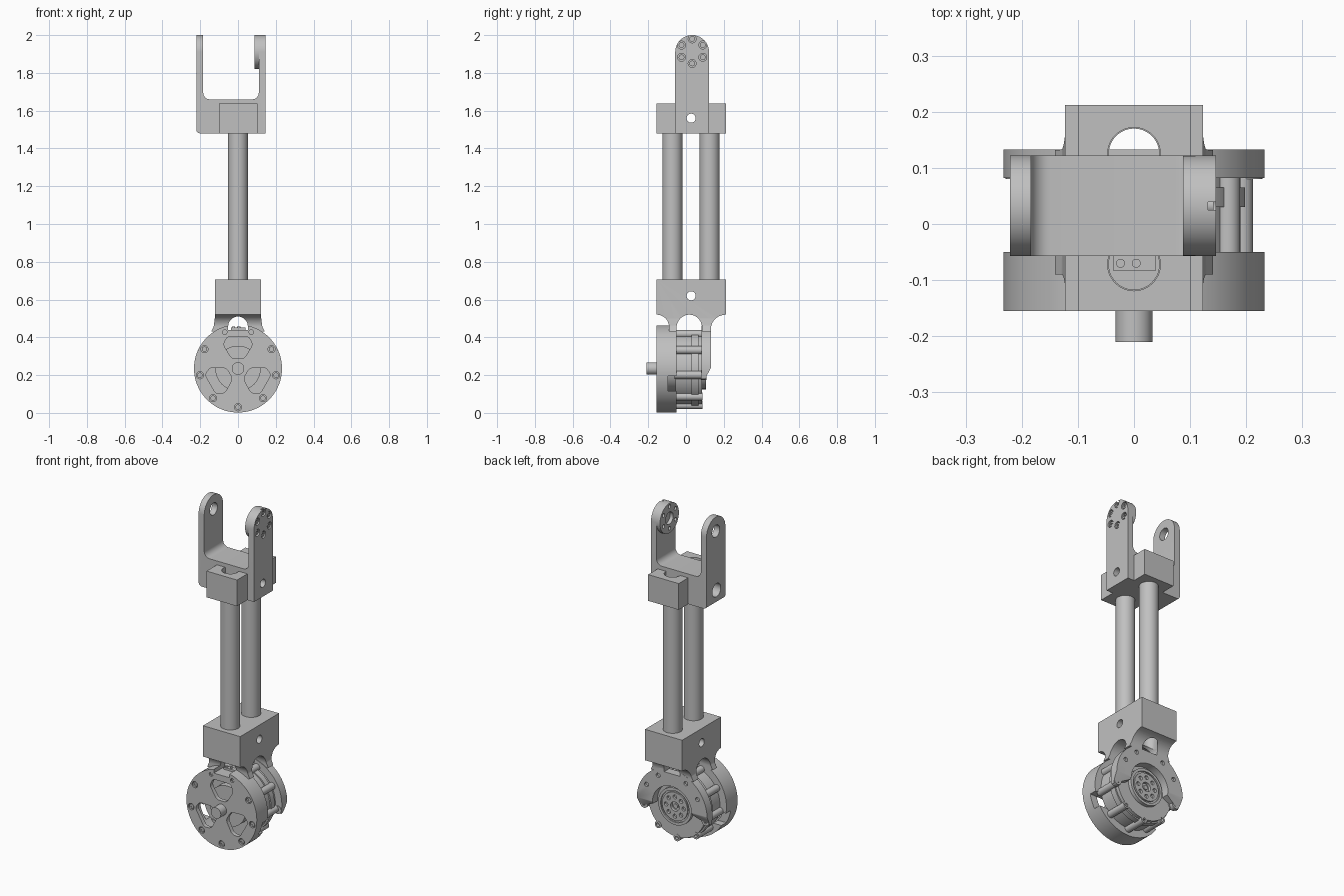
import bpy, bmesh
from math import sin, cos, pi, radians
from mathutils import Vector

if "Cube" in bpy.data.objects:
    bpy.data.objects.remove(bpy.data.objects["Cube"])

metal = bpy.data.materials.new("light_grey_metal")
metal.use_nodes = True
GREY = (0.53, 0.53, 0.53, 1)
metal.diffuse_color = GREY
metal.node_tree.nodes["Principled BSDF"].inputs["Base Color"].default_value = GREY

MID_Y, HUB_Z = 0.0325, 0.235
TUBE_Y = (-0.072, 0.125)
parts = []


def place(axis, u, v, w):
    return {"x": (w, u, v), "y": (u, w, v), "z": (u, v, w)}[axis]


def prism(name, axis, pts, a, b):
    """Extrude a flat outline along an axis from a to b."""
    bm = bmesh.new()
    low = [bm.verts.new(place(axis, u, v, a)) for u, v in pts]
    top = [bm.verts.new(place(axis, u, v, b)) for u, v in pts]
    bm.faces.new(low)
    bm.faces.new(top)
    n = len(pts)
    for i in range(n):
        j = (i + 1) % n
        bm.faces.new((low[i], low[j], top[j], top[i]))
    bmesh.ops.recalc_face_normals(bm, faces=bm.faces)
    me = bpy.data.meshes.new(name)
    bm.to_mesh(me)
    bm.free()
    me.materials.append(metal)
    ob = bpy.data.objects.new(name, me)
    bpy.context.collection.objects.link(ob)
    parts.append(ob)
    return ob


def arc(cu, cv, r, start, end, n=16, rv=None):
    rv = rv or r
    return [(cu + r * cos(radians(start + (end - start) * i / n)),
             cv + rv * sin(radians(start + (end - start) * i / n))) for i in range(n + 1)]


def cyl(name, axis, u, v, r, a, b, n=40):
    return prism(name, axis, arc(u, v, r, 0, 360, n)[:-1], a, b)


def box(name, x, y, z):
    return prism(name, "z", [(x[0], y[0]), (x[1], y[0]), (x[1], y[1]), (x[0], y[1])], *z)


def rounded(pts, r):
    """Round every corner of an outline."""
    out = []
    for i, p in enumerate(pts):
        p = Vector(p)
        a, b = [p + (Vector(q) - p).normalized() * r
                for q in (pts[i - 1], pts[(i + 1) % len(pts)])]
        for k in range(5):
            t = k / 4
            out.append(tuple(a * (1 - t) ** 2 + p * 2 * t * (1 - t) + b * t * t))
    return out


def combine(ob, tools, op="DIFFERENCE"):
    for t in tools:
        m = ob.modifiers.new(op, "BOOLEAN")
        m.operation, m.object, m.solver = op, t, "EXACT"
        bpy.context.view_layer.objects.active = ob
        bpy.ops.object.modifier_apply(modifier=m.name)
        parts.remove(t)
        bpy.data.objects.remove(t)


def polar(r, deg):
    return r * cos(radians(deg)), HUB_Z + r * sin(radians(deg))


# Upper fork: U outline trimmed to round-topped arms
L, R = -0.221, 0.146
u_shape = ([(L, 2.0)] + arc(L + 0.02, 1.5, 0.02, 180, 270, 6) + [(R, 1.48), (R, 2.0), (0.11, 2.0)]
           + arc(0.075, 1.695, 0.035, 0, -90, 8) + arc(-0.149, 1.695, 0.035, 270, 180, 8)
           + [(-0.184, 2.0)])
fork = prism("upper_fork", "y", u_shape, -0.3, 0.3)
side = [(-0.057, 1.4), (0.122, 1.4)] + arc(MID_Y, 1.9105, 0.0895, 0, 180, 32)
combine(fork, [prism("trim", "x", side, -0.5, 0.5)], "INTERSECT")
screw_ring = [(MID_Y + 0.065 * cos(radians(a)), 1.915 + 0.065 * sin(radians(a)))
              for a in range(30, 390, 60)]
combine(fork, [cyl("c", "x", MID_Y, 1.915, 0.036, -0.3, -0.1),
               cyl("c", "x", 0.027, 1.56, 0.024, -0.3, 0.3),
               cyl("c", "x", 0.027, 1.56, 0.04, -0.3, -0.12)]
        + [cyl("c", "x", u, v, 0.021, 0.132, 0.2, 20) for u, v in screw_ring])
for u, v in screw_ring:
    combine(cyl("fork_screw", "x", u, v, 0.015, 0.125, 0.142, 20),
            [cyl("c", "x", u, v, 0.008, 0.136, 0.2, 6)])

# Round bearing seat inside the thick arm
seat = cyl("bearing_seat", "x", MID_Y, 1.9105, 0.0895, 0.087, 0.112, 48)
combine(seat, [cyl("c", "x", MID_Y, 1.9105, 0.036, 0, 0.108)]
        + [cyl("c", "x", u, v, 0.011, 0, 0.1, 16) for u, v in screw_ring])

# Upper clamp block and the twin hollow tubes
clamp = box("upper_clamp", (-0.1, 0.102), (-0.155, 0.212), (1.48, 1.637))
combine(clamp, [cyl("c", "z", 0, y, 0.047, 1.4, 1.7) for y in TUBE_Y]
        + [cyl("c", "x", 0.027, 1.56, 0.024, -0.3, 0.3)])
for y in TUBE_Y:
    combine(cyl("tube", "z", 0, y, 0.053, 0.56, 1.61, 48),
            [cyl("c", "z", 0, y, 0.045, 0.5, 1.7)])


def arch():
    return prism("arch", "y", [(-0.052, 0.44), (0.052, 0.44)] + arc(0, 0.458, 0.052, 0, 180, 24), -0.4, 0.4)


# Lower yoke: block with two necks, scooped on the outside and arched between
yoke_side = ([(-0.155, 0.705)] + arc(-0.155, 0.455, 0.065, 90, 0) + [(-0.09, 0.43), (-0.05, 0.43)]
             + arc(0.0175, 0.45, 0.0675, 180, 0, 24, 0.07) + [(0.085, 0.43), (0.132, 0.43)]
             + arc(0.212, 0.445, 0.08, 180, 90, 16, 0.075) + [(0.212, 0.705)])
yoke = prism("lower_yoke", "x", yoke_side, -0.3, 0.3)
front = [(0.123, 0.8), (0.123, 0.5), (0.128, 0.46), (0.15, 0.41)]
front = front + [(-x, z) for x, z in reversed(front)]
combine(yoke, [prism("trim", "y", front, -0.4, 0.4)], "INTERSECT")
combine(yoke, [arch(), cyl("c", "x", 0.027, 0.62, 0.024, -0.3, 0.3)]
        + [cyl("c", "z", 0, y, 0.047, 0.47, 0.8) for y in TUBE_Y])

# Front motor cover: hollow cup with three windows, side slots and screws
cover = cyl("motor_cover", "y", 0, HUB_Z, 0.233, -0.155, -0.05, 96)
combine(cover, [cyl("c", "y", 0, HUB_Z, 0.188, -0.13, 0, 64),
                box("c", (-0.4, 0.4), (-0.095, 0), (0.115, 0.195)), arch()])
window = rounded([(-0.032, 0.052), (0.032, 0.052), (0.078, 0.125), (0.058, 0.168),
                  (-0.058, 0.168), (-0.078, 0.125)], 0.018)
for turn in (0, 2 * pi / 3, 4 * pi / 3):
    c, s = cos(turn), sin(turn)
    pts = [(u * c - v * s, HUB_Z + u * s + v * c) for u, v in window]
    combine(cover, [prism("c", "y", pts, -0.3, -0.11)])
for a in range(-90, 270, 40):
    u, v = polar(0.205, a)
    r = 0.012 if 60 < a < 120 else 0.019
    combine(cover, [cyl("c", "y", u, v, r, -0.2, -0.143, 20)])
    combine(cyl("cover_screw", "y", u, v, r * 0.72, -0.145, -0.15 + 0.0, 20)
            if r < 0.015 else cyl("cover_screw", "y", u, v, 0.014, -0.152, -0.14, 20),
            [cyl("c", "y", u, v, 0.006, -0.3, -0.147, 6)])
cyl("front_shaft", "y", 0, HUB_Z, 0.033, -0.21, -0.1)
cyl("rotor_core", "y", 0, HUB_Z, 0.12, -0.1, -0.04, 64)

# Motor housing with screw bosses round its rim
cyl("motor_body", "y", 0, HUB_Z, 0.19, -0.055, 0.085, 72)
cyl("motor_flange", "y", 0, HUB_Z, 0.198, 0.03, 0.065, 72)
for a in range(-90, 270, 40):
    u, v = polar(0.194, a)
    boss = cyl("motor_boss", "y", u, v, 0.021, -0.06, 0.087, 24)
    combine(boss, [cyl("c", "y", u, v, 0.011, 0.07, 0.2, 16)])

# Rear C-shaped arm plate with counterbored screws
plate = prism("rear_arm_plate", "y",
              arc(0, HUB_Z, 0.233, -14, 194, 64) + arc(0, HUB_Z, 0.13, 184, -4, 48), 0.082, 0.133)
# Taper the lower tips of the plate
combine(plate, [arch(), prism("c", "x", [(0.133, 0.24), (0.1, 0.18), (0.1, 0.1), (0.2, 0.1), (0.2, 0.24)],
                              -0.4, 0.4)])
for a in (30, 62, 118, 150):
    u, v = polar(0.195, a)
    combine(plate, [cyl("c", "y", u, v, 0.013, 0.12, 0.2, 20)])
for a in (-10, 190):
    u, v = polar(0.207, a)
    tip = cyl("plate_tip", "y", u, v, 0.025, 0.08, 0.108, 24)
    combine(tip, [cyl("c", "y", u, v, 0.012, 0.1, 0.2, 16)])

# Output hub with groove, screw circle and centre bore
hub = cyl("output_hub", "y", 0, HUB_Z, 0.11, 0.08, 0.106, 64)
groove = cyl("c", "y", 0, HUB_Z, 0.094, 0.098, 0.2, 64)
combine(groove, [cyl("c", "y", 0, HUB_Z, 0.084, 0, 0.3, 64)])
combine(hub, [groove, cyl("c", "y", 0, HUB_Z, 0.028, 0.09, 0.2)]
        + [cyl("c", "y", *polar(0.058, a), 0.012, 0.092, 0.2, 16) for a in range(0, 360, 45)])
cyl("hub_pin", "y", 0, HUB_Z, 0.014, 0.085, 0.1, 24)

# Cable connector on top of the motor
box("connector", (-0.037, 0.039), (-0.083, -0.055), (0.405, 0.452))
for x in (-0.024, 0.004):
    cyl("connector_screw", "z", x, -0.07, 0.008, 0.45, 0.457, 16)

# Smooth the round surfaces, keep the machined edges crisp
bpy.ops.object.select_all(action="DESELECT")
for ob in parts:
    ob.select_set(True)
bpy.context.view_layer.objects.active = parts[0]
bpy.ops.object.shade_smooth_by_angle(angle=radians(30))
